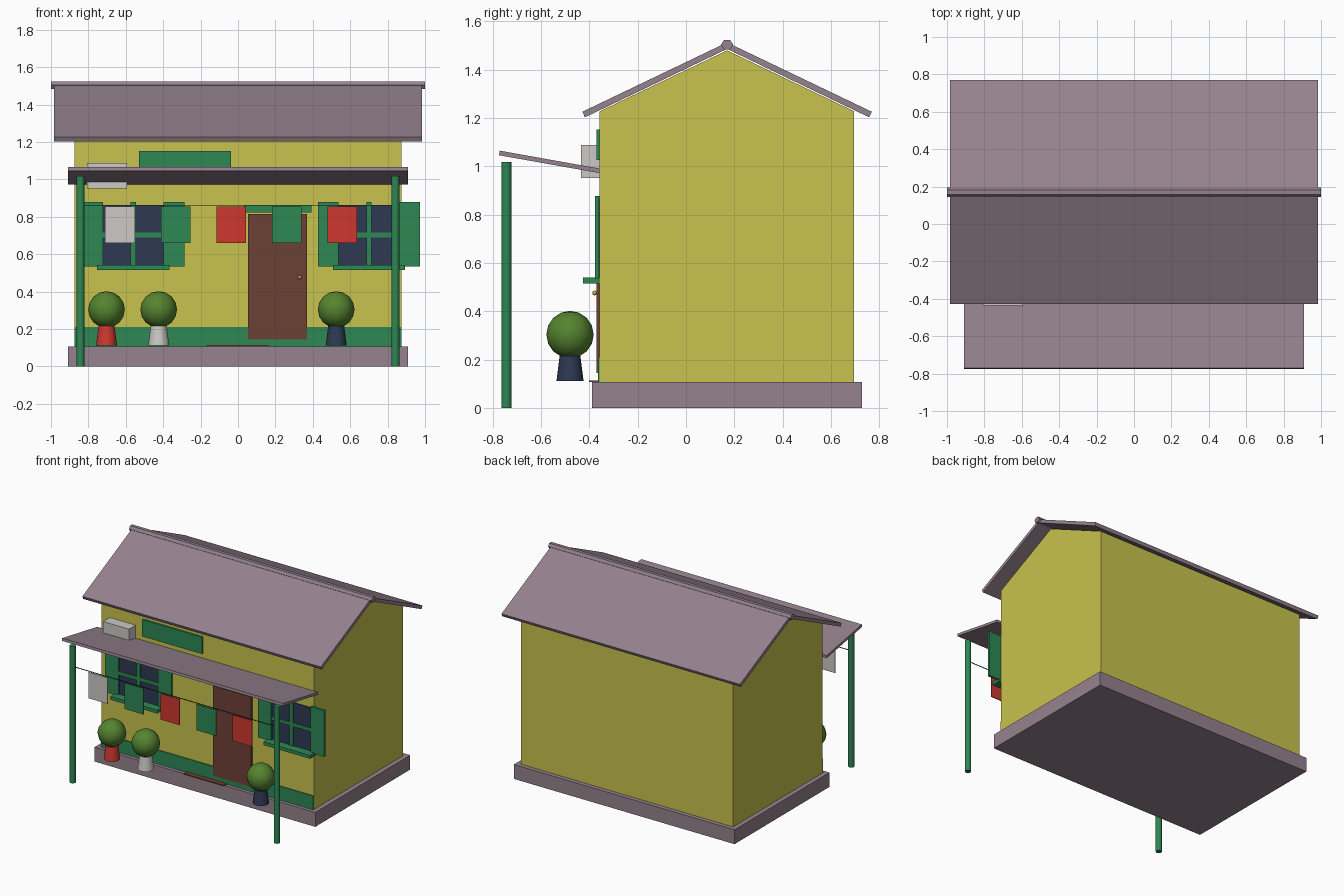
import bpy, bmesh, math
from mathutils import Matrix

if "Cube" in bpy.data.objects:
    bpy.data.objects.remove(bpy.data.objects["Cube"])


def material(name, hexcol):
    m = bpy.data.materials.new(name)
    rgb = [int(hexcol[i:i + 2], 16) / 255 for i in (0, 2, 4)]
    m.diffuse_color = [c / 12.92 if c <= 0.04045 else ((c + 0.055) / 1.055) ** 2.4 for c in rgb] + [1]
    m.use_nodes = True
    m.node_tree.nodes["Principled BSDF"].inputs["Base Color"].default_value = m.diffuse_color
    return m


YELLOW = material("yellow_wall", "C8C34E")
MAUVE = material("mauve_roof", "95828E")
GREEN = material("green_trim", "2E8855")
RED = material("red", "CE372F")
WHITE = material("off_white", "CCC9C5")
NAVY = material("navy", "2D3952")
BROWN = material("brown_door", "6C4135")
LEAF = material("leaf_green", "55842F")
GOLD = material("brass", "C9A93C")
CORD = material("dark_cord", "2A2A2A")


def finish(name, bm, mat, smooth=False):
    bmesh.ops.recalc_face_normals(bm, faces=bm.faces[:])
    me = bpy.data.meshes.new(name)
    bm.to_mesh(me)
    bm.free()
    me.materials.append(mat)
    ob = bpy.data.objects.new(name, me)
    bpy.context.collection.objects.link(ob)
    if smooth:
        bpy.ops.object.select_all(action='DESELECT')
        ob.select_set(True)
        bpy.context.view_layer.objects.active = ob
        bpy.ops.object.shade_smooth_by_angle(angle=math.radians(50))
    return ob


def extrude_x(name, profile, x0, x1, mat):
    """Extrude a (y, z) profile along x."""
    bm = bmesh.new()
    a = [bm.verts.new((x0, y, z)) for y, z in profile]
    b = [bm.verts.new((x1, y, z)) for y, z in profile]
    bm.faces.new(a)
    bm.faces.new(b)
    n = len(a)
    for i in range(n):
        j = (i + 1) % n
        bm.faces.new((a[i], a[j], b[j], b[i]))
    return finish(name, bm, mat)


def box(name, x0, x1, y0, y1, z0, z1, mat):
    return extrude_x(name, [(y0, z0), (y1, z0), (y1, z1), (y0, z1)], x0, x1, mat)


def cylinder(name, x, y, z0, z1, r0, r1, mat, seg=12):
    bm = bmesh.new()
    bmesh.ops.create_cone(bm, cap_ends=True, segments=seg, radius1=r0, radius2=r1,
                          depth=z1 - z0, matrix=Matrix.Translation((x, y, (z0 + z1) / 2)))
    return finish(name, bm, mat, True)


def ball(name, x, y, z, r, mat, seg=12, rings=8):
    bm = bmesh.new()
    bmesh.ops.create_uvsphere(bm, u_segments=seg, v_segments=rings, radius=r,
                              matrix=Matrix.Translation((x, y, z)))
    return finish(name, bm, mat, True)


WALL = -0.357   # front wall plane
MID = 0.17      # ridge position in y

# Base, walls and gable
box("base", -0.91, 0.91, -0.39, 0.728, 0, 0.107, MAUVE)
box("walls", -0.875, 0.875, WALL, 0.696, 0.107, 1.228, YELLOW)
extrude_x("gable", [(WALL, 1.228), (0.696, 1.228), (MID, 1.48)], -0.875, 0.875, YELLOW)

# Roof slopes and ridge
for side, s in (("front", -1), ("back", 1)):
    extrude_x(side + "_roof_slope",
              [(MID, 1.486), (MID + s * 0.588, 1.203), (MID + s * 0.599, 1.226), (MID, 1.513)],
              -0.983, 0.983, MAUVE)
extrude_x("ridge_cap", [(MID + 0.025 * math.cos(i * math.pi / 3), 1.504 + 0.023 * math.sin(i * math.pi / 3))
                        for i in range(6)], -1, 1, MAUVE)

# Porch canopy and posts
extrude_x("porch_canopy", [(-0.774, 1.046), (WALL, 0.972), (WALL, 0.991), (-0.771, 1.065)], -0.91, 0.91, MAUVE)
for side, x in (("left", -0.842), ("right", 0.842)):
    cylinder(side + "_post", x, -0.743, 0, 1.018, 0.021, 0.021, GREEN)

# Skirting, sign board and wall unit
box("skirting", -0.875, 0.875, -0.364, WALL, 0.107, 0.21, GREEN)
box("sign_board", -0.53, -0.037, -0.371, WALL, 1.027, 1.152, GREEN)
box("wall_unit", -0.807, -0.594, -0.435, WALL, 0.952, 1.088, WHITE)

# Windows with bars, sill and shutters
for side, cx in (("left", -0.56), ("right", 0.70)):
    box(side + "_window_glass", cx - 0.165, cx + 0.165, -0.364, WALL, 0.54, 0.862, NAVY)
    box(side + "_window_upright", cx - 0.014, cx + 0.014, -0.373, WALL, 0.535, 0.878, GREEN)
    box(side + "_window_crossbar", cx - 0.165, cx + 0.165, -0.372, WALL, 0.688, 0.715, GREEN)
    box(side + "_window_sill", cx - 0.193, cx + 0.193, -0.426, WALL, 0.516, 0.541, GREEN)
    for k, s in (("a", -1), ("b", 1)):
        xs = sorted((cx + s * 0.163, cx + s * 0.273))
        box(side + "_shutter_" + k, *xs, -0.376, -0.36, 0.533, 0.878, GREEN)

# Door, lintel, knob and mat
box("door", 0.053, 0.368, -0.37, WALL, 0.145, 0.814, BROWN)
box("door_lintel", 0.032, 0.392, -0.375, WALL, 0.822, 0.861, GREEN)
ball("door_knob", 0.33, -0.378, 0.476, 0.01, GOLD, 8, 6)
box("door_mat", -0.166, 0.163, -0.402, -0.365, 0.107, 0.114, BROWN)

# Hanging line with cloths
box("line", -0.842, 0.842, -0.745, -0.741, 0.86, 0.864, CORD)
for i, mat in enumerate((WHITE, GREEN, RED, GREEN, RED)):
    cx = -0.631 + 0.297 * i
    box(f"cloth_{i + 1}", cx - 0.079, cx + 0.079, -0.746, -0.74, 0.661, 0.855, mat)

# Potted bushes
for i, (x, mat) in enumerate(((-0.703, RED), (-0.424, WHITE), (0.525, NAVY))):
    cylinder(f"pot_{i + 1}", x, -0.48, 0.112, 0.215, 0.056, 0.043, mat)
    ball(f"bush_{i + 1}", x, -0.48, 0.304, 0.098, LEAF)
